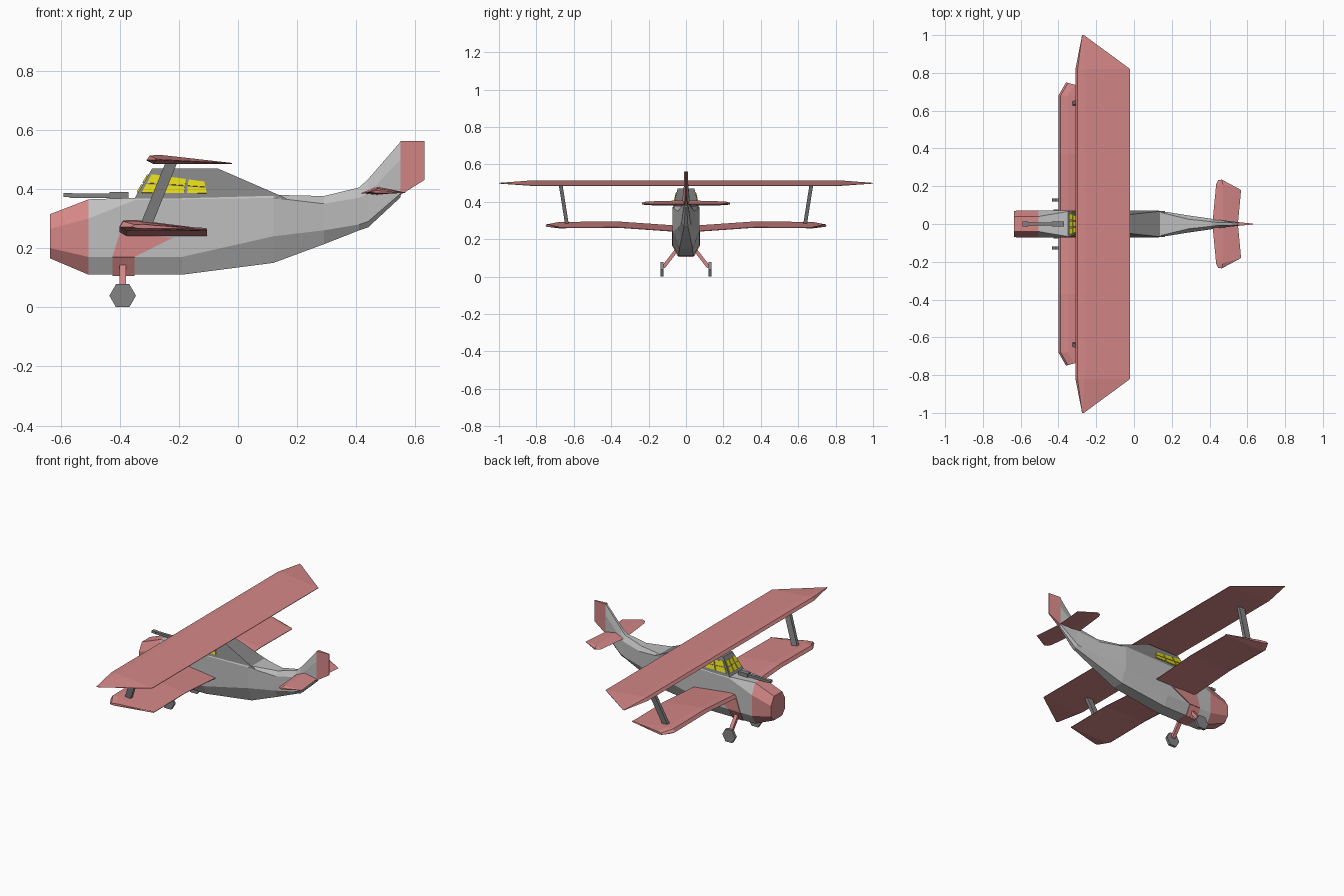
import bpy
import bmesh
from math import pi
from mathutils import Vector, Matrix

cube = bpy.data.objects.get("Cube")
if cube:
    bpy.data.objects.remove(cube, do_unlink=True)


def material(name, color):
    m = bpy.data.materials.new(name)
    m.use_nodes = True
    m.diffuse_color = (*color, 1)
    bsdf = m.node_tree.nodes["Principled BSDF"]
    bsdf.inputs["Base Color"].default_value = (*color, 1)
    bsdf.inputs["Roughness"].default_value = 0.8
    return m


RED = material("dusty red", (0.66, 0.24, 0.24))
LIGHT = material("light grey", (0.52, 0.52, 0.52))
DARK = material("dark grey", (0.23, 0.23, 0.23))
YELLOW = material("yellow glass", (0.75, 0.68, 0.01))


def finish(name, bm, *mats):
    bmesh.ops.remove_doubles(bm, verts=bm.verts, dist=1e-5)
    bmesh.ops.recalc_face_normals(bm, faces=bm.faces)
    mesh = bpy.data.meshes.new(name)
    bm.to_mesh(mesh)
    bm.free()
    for m in mats:
        mesh.materials.append(m)
    ob = bpy.data.objects.new(name, mesh)
    bpy.context.collection.objects.link(ob)
    return ob


def add_loft(bm, rings):
    """Skin a list of equally long point rings and cap both ends."""
    rows = [[bm.verts.new(p) for p in ring] for ring in rings]
    n = len(rows[0])
    for a, b in zip(rows, rows[1:]):
        for i in range(n):
            j = (i + 1) % n
            bm.faces.new((a[i], a[j], b[j], b[i]))
    bm.faces.new(rows[0])
    bm.faces.new(rows[-1])


def loft(name, rings, *mats):
    bm = bmesh.new()
    add_loft(bm, rings)
    return finish(name, bm, *mats)


def mirror(ob):
    ob.modifiers.new("mirror", "MIRROR").use_axis = (False, True, False)
    return ob


def panels(name, corners, cols, rows, gap, mat):
    """Grid of thin plates over a four-cornered patch."""
    a, b, c, d = map(Vector, corners)
    off = (b - a).cross(d - a).normalized() * 0.004
    bm = bmesh.new()
    for i in range(cols):
        for j in range(rows):
            u0, u1 = (i + gap) / cols, (i + 1 - gap) / cols
            v0, v1 = (j + gap) / rows, (j + 1 - gap) / rows
            quad = [a.lerp(b, u).lerp(d.lerp(c, u), v)
                    for u, v in ((u0, v0), (u1, v0), (u1, v1), (u0, v1))]
            add_loft(bm, [[p - off for p in quad], [p + off for p in quad]])
    return finish(name, bm, mat)


# Fuselage: x, four heights from belly to back, four half widths
stations = [
    (-.635, (.165, .20, .265, .315), (.04, .07, .07, .04)),
    (-.505, (.11, .17, .30, .365), (.04, .072, .072, .04)),
    (-.35, (.11, .17, .362, .37), (.04, .072, .072, .066)),
    (-.19, (.11, .17, .365, .375), (.04, .072, .072, .066)),
    (.12, (.15, .24, .37, .38), (.035, .072, .072, .066)),
    (.29, (.213, .26, .35, .376), (.022, .045, .045, .025)),
    (.41, (.26, .28, .37, .405), (.012, .028, .028, .012)),
    (.44, (.27, .29, .385, .433), (.01, .024, .022, .008)),
    (.55, (.372, .385, .5, .56), (.004, .01, .01, .006)),
]
rings = []
for x, zs, ws in stations:
    side = list(zip(ws, zs))
    rings.append([(x, y, z) for y, z in side]
                 + [(x, -y, z) for y, z in reversed(side)])
fuselage = loft("fuselage", rings, LIGHT, RED)
for f in fuselage.data.polygons:
    f.material_index = int(f.center.x < -.51)

# Rudder: a wedge closing to a thin trailing edge
loft("rudder", [[(.55, w, .38), (.63, w / 5, .43), (.63, w / 5, .562), (.55, w, .562)]
                for w in (-.01, .01)], RED)

# Red trim around the wing roots and under the belly
mirror(panels("wing_root_trim", [(-.425, .072, .17), (-.35, .072, .17),
              (-.22, .072, .235), (-.40, .072, .25)], 1, 1, 0, RED))
mirror(panels("lower_side_trim", [(-.425, .04, .11), (-.35, .04, .11),
              (-.35, .072, .17), (-.425, .072, .17)], 1, 1, 0, RED))
panels("belly_trim", [(-.425, -.04, .11), (-.35, -.04, .11),
       (-.35, .04, .11), (-.425, .04, .11)], 1, 1, 0, RED)

# Cockpit hood
LOW, TOP = .07, .045
loft("cockpit_hood", [[(x, -w, z), (x, w, z), (x2, w2, z2), (x2, -w2, z2)]
     for x, w, z, x2, w2, z2 in ((-.35, LOW, .368, -.29, TOP, .47),
                                 (.165, LOW, .368, -.07, TOP, .47))], DARK)


def on_hood(x, z):
    return (x, LOW + (TOP - LOW) * (z - .37) / .1, z)


side = [on_hood(-.333, .384), on_hood(-.10, .384), on_hood(-.11, .425), on_hood(-.295, .452)]
mirror(panels("side_windows", side, 3, 2, .07, YELLOW))
panels("windshield", [(-.341, -.06, .385), (-.341, .06, .385),
       (-.302, .045, .45), (-.302, -.045, .45)], 3, 2, .07, YELLOW)


def section(y, front, back, z, thick):
    """Wedge-shaped wing section: blunt nose, thin trailing edge."""
    c = back - front
    return [(front, y, z), (front + .04 * c, y, z + .55 * thick),
            (front + .17 * c, y, z + .6 * thick), (back, y, z - .3 * thick),
            (back, y, z - .4 * thick), (front + .08 * c, y, z - .4 * thick)]


# Wings and tailplane
tip = section(1, -.275, -.265, .499, .004)
mid = section(.82, -.31, -.02, .497, .03)
flip = Matrix.Scale(-1, 3, (0, 1, 0))
loft("upper_wing", [[flip @ Vector(p) for p in tip], [flip @ Vector(p) for p in mid], mid, tip], RED)

outer = section(.68, -.40, -.105, .272, .034)
end = [(-.36 + (p[0] + .40) * .86, .75 - (p[0] + .40) * .237, .272 + (p[2] - .272) * .4) for p in outer]
mirror(loft("lower_wing", [section(.03, -.40, -.105, .25, .034),
                           section(.08, -.40, -.105, .255, .034),
                           section(.37, -.40, -.105, .275, .034), outer, end], RED))
mirror(loft("tailplane", [
    [(.415, 0, .385), (.47, 0, .408), (.55, 0, .388), (.47, 0, .38)],
    [(.435, .21, .388), (.47, .21, .402), (.567, .18, .388), (.47, .21, .382)],
    [(.445, .232, .39), (.465, .235, .395), (.567, .18, .387), (.465, .235, .386)]], RED))

# Struts between the wings
mirror(loft("wing_strut", [[(x - .02, y - .01, z), (x + .02, y - .01, z),
                            (x + .02, y + .01, z), (x - .02, y + .01, z)]
                           for x, y, z in ((-.312, .636, .275), (-.225, .67, .49))], DARK))

# Landing gear
mirror(loft("gear_leg", [[(x, y - .009, z), (x, y + .009, z + .008)]
                         + [(x + .022, y + .009, z + .008), (x + .022, y - .009, z)]
                         for x, y, z in ((-.4, .045, .145), (-.4, .122, .045))], RED))
bm = bmesh.new()
bmesh.ops.create_cone(bm, cap_ends=True, segments=6, radius1=.045, radius2=.045, depth=.016,
                      matrix=Matrix.Translation((-.39, .128, .039)) @ Matrix.Rotation(pi / 2, 4, "X")
                      @ Matrix.Rotation(pi / 2, 4, "Z"))
xs = [v.co.x for v in bm.verts]
if max(xs) - min(xs) < .085:
    bmesh.ops.rotate(bm, verts=bm.verts, cent=(-.39, .128, .039),
                     matrix=Matrix.Rotation(pi / 6, 3, "Y"))
mirror(finish("wheel", bm, DARK))

# Nose gun: body, barrel and muzzle
for name, x0, x1, w, z0, z1 in (("gun_body", -.435, -.37, .014, .364, .39),
                                ("gun_barrel", -.57, -.43, .009, .37, .385),
                                ("gun_muzzle", -.59, -.56, .012, .373, .386)):
    loft(name, [[(x, -w, z0), (x, w, z0), (x, w, z1), (x, -w, z1)] for x in (x0, x1)], DARK)
